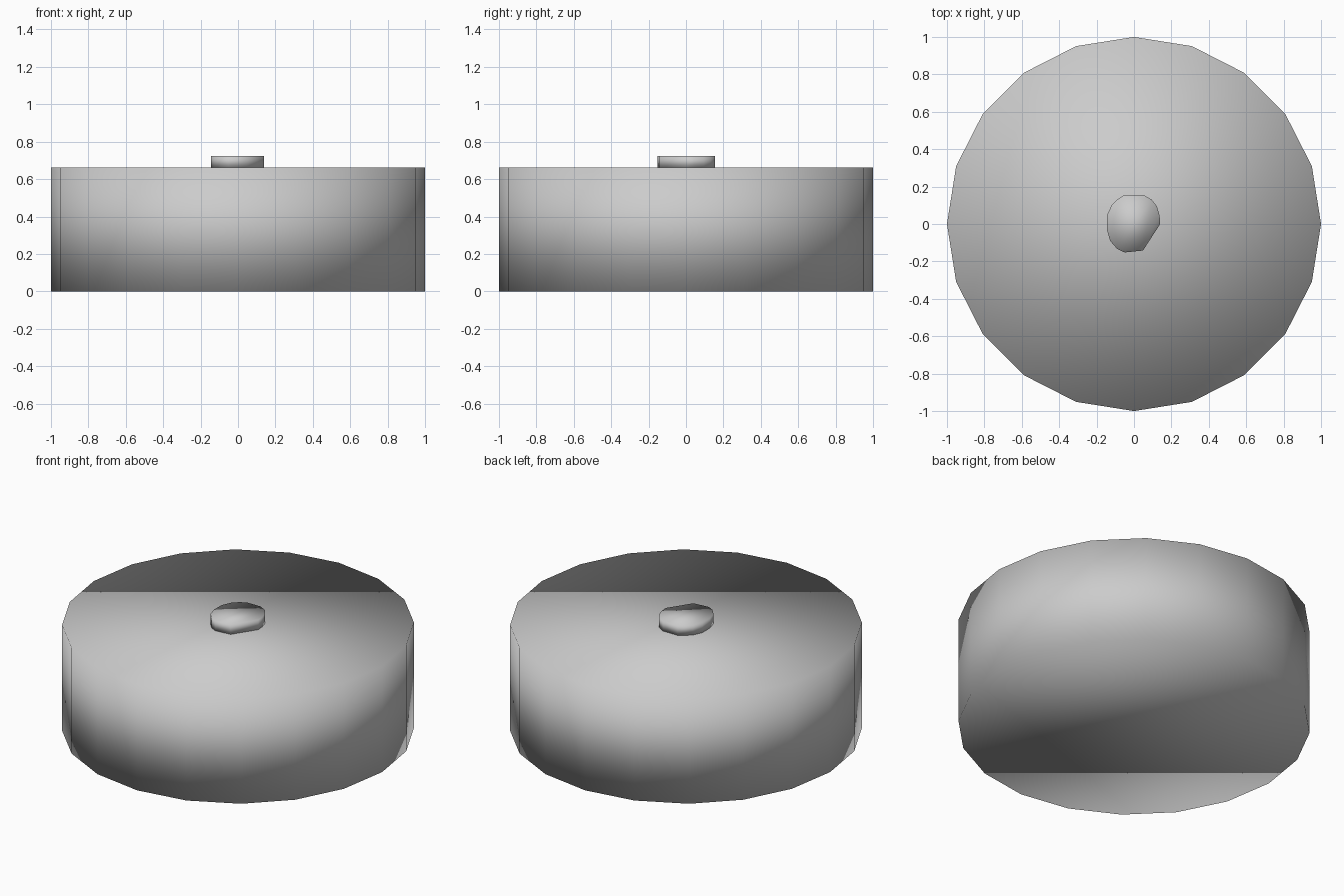
import bpy, bmesh
from math import cos, sin, tau

if "Cube" in bpy.data.objects:
    bpy.data.objects.remove(bpy.data.objects["Cube"])


def prism(name, outline, z0, z1):
    """Smooth-shaded closed prism standing on an outline."""
    bm = bmesh.new()
    low = [bm.verts.new((x, y, z0)) for x, y in outline]
    high = [bm.verts.new((x, y, z1)) for x, y in outline]
    bm.faces.new(low[::-1])
    bm.faces.new(high)
    for i in range(len(low)):
        j = (i + 1) % len(low)
        bm.faces.new((low[i], low[j], high[j], high[i]))
    bmesh.ops.recalc_face_normals(bm, faces=bm.faces)
    for f in bm.faces:
        f.smooth = True
    mesh = bpy.data.meshes.new(name)
    bm.to_mesh(mesh)
    bm.free()
    obj = bpy.data.objects.new(name, mesh)
    bpy.context.collection.objects.link(obj)
    return obj


# Twenty-sided drum
prism("drum_body", [(cos(tau * i / 20), sin(tau * i / 20)) for i in range(20)], 0, 0.663)

# Small irregular raised pad on the top
pad = [(0.14, 0.0), (0.137, 0.045), (0.122, 0.095), (0.095, 0.13), (0.05, 0.156),
       (-0.05, 0.156), (-0.09, 0.13), (-0.12, 0.10), (-0.145, 0.045),
       (-0.145, -0.03), (-0.128, -0.09), (-0.09, -0.133), (-0.05, -0.152), (0.048, -0.142)]
prism("top_pad", pad, 0.663, 0.724)
